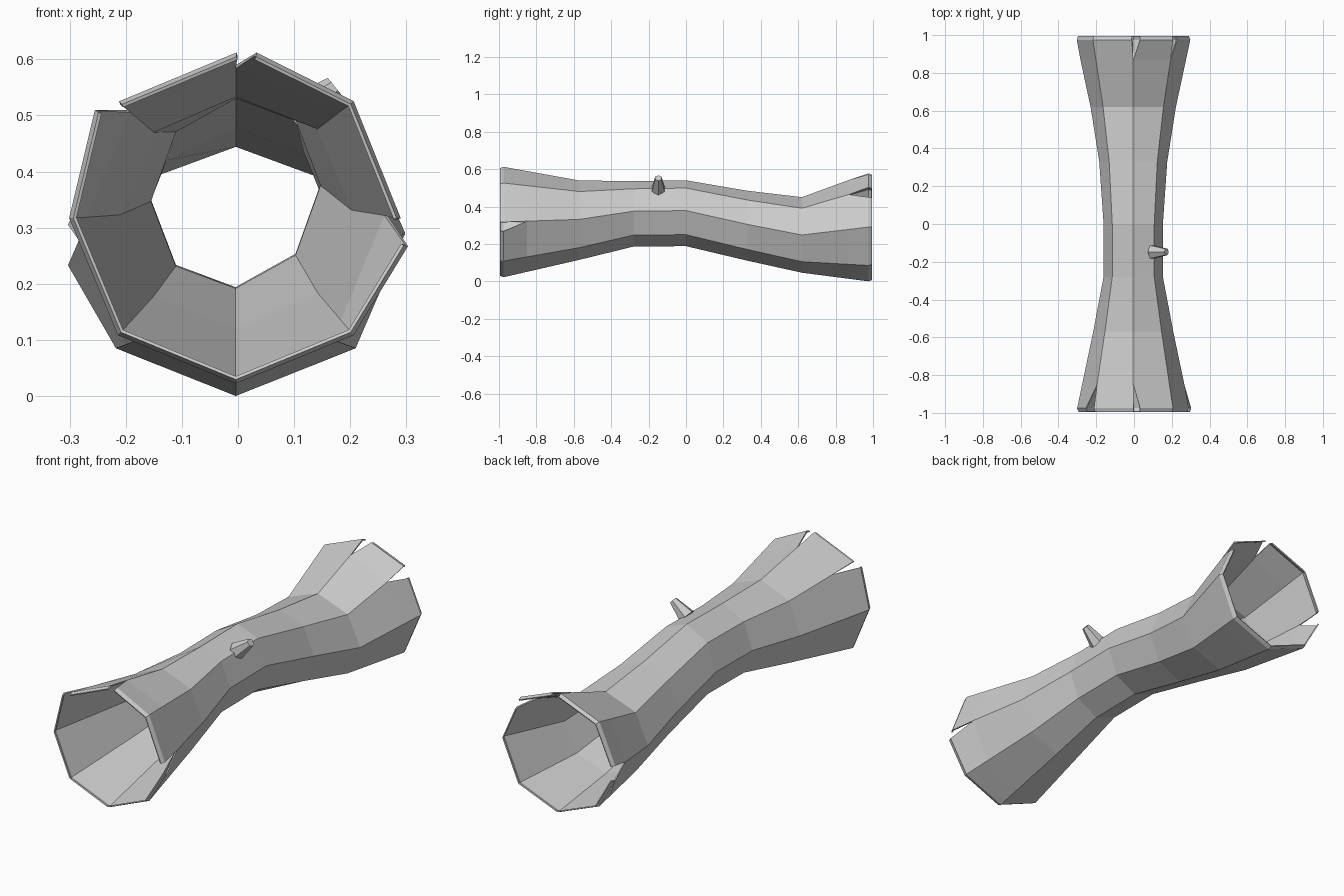
import bpy, bmesh, math
from mathutils import Vector

if "Cube" in bpy.data.objects:
    bpy.data.objects.remove(bpy.data.objects["Cube"])

N = 8
# y, centre height, half width, half height, sideways tilt
RINGS = [
    (-0.975, 0.317, 0.297, 0.295, 0.0),
    (-0.57, 0.327, 0.212, 0.212, 0.02),
    (-0.28, 0.361, 0.157, 0.175, 0.09),
    (0.0, 0.364, 0.157, 0.176, 0.09),
    (0.33, 0.297, 0.180, 0.187, 0.04),
    (0.62, 0.248, 0.226, 0.202, 0.0),
    (0.975, 0.290, 0.302, 0.290, 0.0),
]
# Torn corners: (panel, corner) -> x, z
FRONT_SPLITS = {(0, 0): (0.033, 0.612), (7, 0): (-0.003, 0.612),
                (6, 7): (-0.255, 0.51), (7, 7): (-0.212, 0.525),
                (1, 2): (0.290, 0.317), (2, 2): (0.303, 0.267)}
BACK_SPLITS = {(0, 0): (0.033, 0.572), (7, 0): (-0.012, 0.577),
               (0, 1): (0.207, 0.503), (1, 1): (0.228, 0.45),
               (6, 6): (-0.303, 0.305), (5, 6): (-0.303, 0.233)}


def ring_point(ring, k):
    y, cz, rx, rz, tilt = ring
    a = 2 * math.pi * k / N
    x = rx * math.sin(a)
    return Vector((x - 0.004, y, cz + rz * math.cos(a) + tilt * x))


def lerp_ring(a, b, y):
    t = (y - a[0]) / (b[0] - a[0])
    return tuple(p + (q - p) * t for p, q in zip(a, b))


def make_object(name, bm):
    mesh = bpy.data.meshes.new(name)
    bm.to_mesh(mesh)
    bm.free()
    ob = bpy.data.objects.new(name, mesh)
    bpy.context.collection.objects.link(ob)
    return ob


# Hollow log shell
bm = bmesh.new()
body = ([lerp_ring(RINGS[0], RINGS[1], -0.85)] + RINGS[1:-1]
        + [lerp_ring(RINGS[-2], RINGS[-1], 0.87)])
rows = [[bm.verts.new(ring_point(r, k)) for k in range(N)] for r in body]
for a, b in zip(rows, rows[1:]):
    for k in range(N):
        j = (k + 1) % N
        bm.faces.new((a[k], a[j], b[j], b[k]))


# Flared, split ends with a thin turned-in rim
def add_end(row, ring, splits):
    cache = {}
    sign = 1 if ring[0] > 0 else -1

    def corner(panel, k):
        key = (panel, k) if (panel, k) in splits else k
        if key not in cache:
            p = ring_point(ring, k)
            if key != k:
                p.x, p.z = splits[key]
            axis = Vector((0, p.y, ring[1]))
            lip = axis + (p - axis) * 0.975
            lip.y = sign * 0.995
            cache[key] = (bm.verts.new(p), bm.verts.new(lip))
        return cache[key]

    for k in range(N):
        j = (k + 1) % N
        (a, la), (b, lb) = corner(k, k), corner(k, j)
        bm.faces.new((row[k], row[j], b, a))
        bm.faces.new((a, b, lb, la))


add_end(rows[0], RINGS[0], FRONT_SPLITS)
add_end(rows[-1], RINGS[-1], BACK_SPLITS)
bmesh.ops.recalc_face_normals(bm, faces=bm.faces)
# Make sure the shell faces outward
ref = min(bm.faces, key=lambda f: f.calc_center_median().y ** 2
          - f.calc_center_median().z * 0.01)
c = ref.calc_center_median()
if ref.normal.dot(c - Vector((0, c.y, 0.35))) < 0:
    bmesh.ops.reverse_faces(bm, faces=bm.faces)
log = make_object("hollow_log", bm)
wall = log.modifiers.new("wall", 'SOLIDIFY')
wall.thickness = 0.006
wall.offset = -1

# Broken branch stub
base, tip = Vector((0.098, -0.148, 0.492)), Vector((0.172, -0.148, 0.552))
axis = tip - base
bm = bmesh.new()
bmesh.ops.create_cone(bm, cap_ends=True, segments=6, radius1=0.040,
                      radius2=0.019, depth=axis.length)
stub = make_object("branch_stub", bm)
stub.location = (base + tip) / 2
stub.rotation_euler = axis.to_track_quat('Z', 'Y').to_euler()
